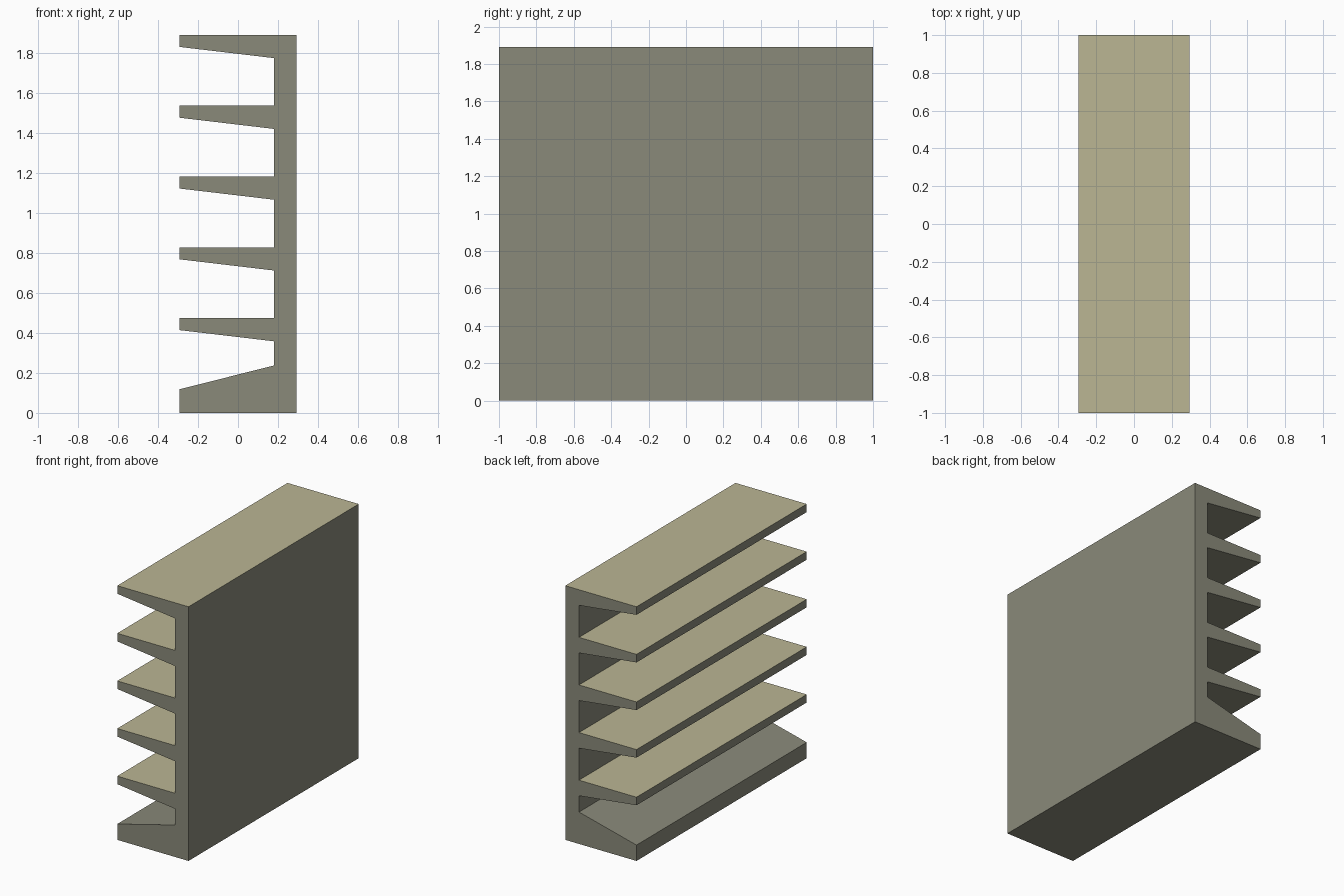
import bpy
import bmesh

if "Cube" in bpy.data.objects:
    bpy.data.objects.remove(bpy.data.objects["Cube"])

HALF_X, WALL_X, HALF_Y = 0.293, 0.18, 1.0
TOP, PITCH, FINS = 1.89, 0.354, 5


def srgb(r, g, b):
    lin = lambda c: c / 12.92 if c <= 0.04045 else ((c + 0.055) / 1.055) ** 2.4
    return (lin(r / 255), lin(g / 255), lin(b / 255), 1)


def material(name, colour):
    m = bpy.data.materials.new(name)
    m.diffuse_color = colour
    m.use_nodes = True
    m.node_tree.nodes["Principled BSDF"].inputs["Base Color"].default_value = m.diffuse_color
    return m


grey = material("warm grey", srgb(138, 138, 122))
tan = material("pale tan", srgb(187, 182, 148))

# Side profile: base foot and back wall, then each tapered shelf from the top down
profile = [(-HALF_X, 0.118), (-HALF_X, 0), (HALF_X, 0), (HALF_X, TOP)]
for i in range(FINS):
    z = TOP - i * PITCH
    if i:
        profile.append((WALL_X, z))
    profile += [(-HALF_X, z), (-HALF_X, z - 0.06), (WALL_X, z - 0.116)]
profile.append((WALL_X, 0.237))

# Extrude the profile along the length
bm = bmesh.new()
face = bm.faces.new([bm.verts.new((x, -HALF_Y, z)) for x, z in profile])
result = bmesh.ops.extrude_face_region(bm, geom=[face], use_keep_orig=True)
verts = [v for v in result["geom"] if isinstance(v, bmesh.types.BMVert)]
bmesh.ops.translate(bm, vec=(0, 2 * HALF_Y, 0), verts=verts)
bmesh.ops.recalc_face_normals(bm, faces=bm.faces)

# Level shelf tops are tan, everything else grey
bm.normal_update()
for f in bm.faces:
    f.material_index = 1 if f.normal.z > 0.99 else 0

mesh = bpy.data.meshes.new("shelf_rack")
bm.to_mesh(mesh)
bm.free()
mesh.materials.append(grey)
mesh.materials.append(tan)
rack = bpy.data.objects.new("shelf_rack", mesh)
bpy.context.collection.objects.link(rack)
